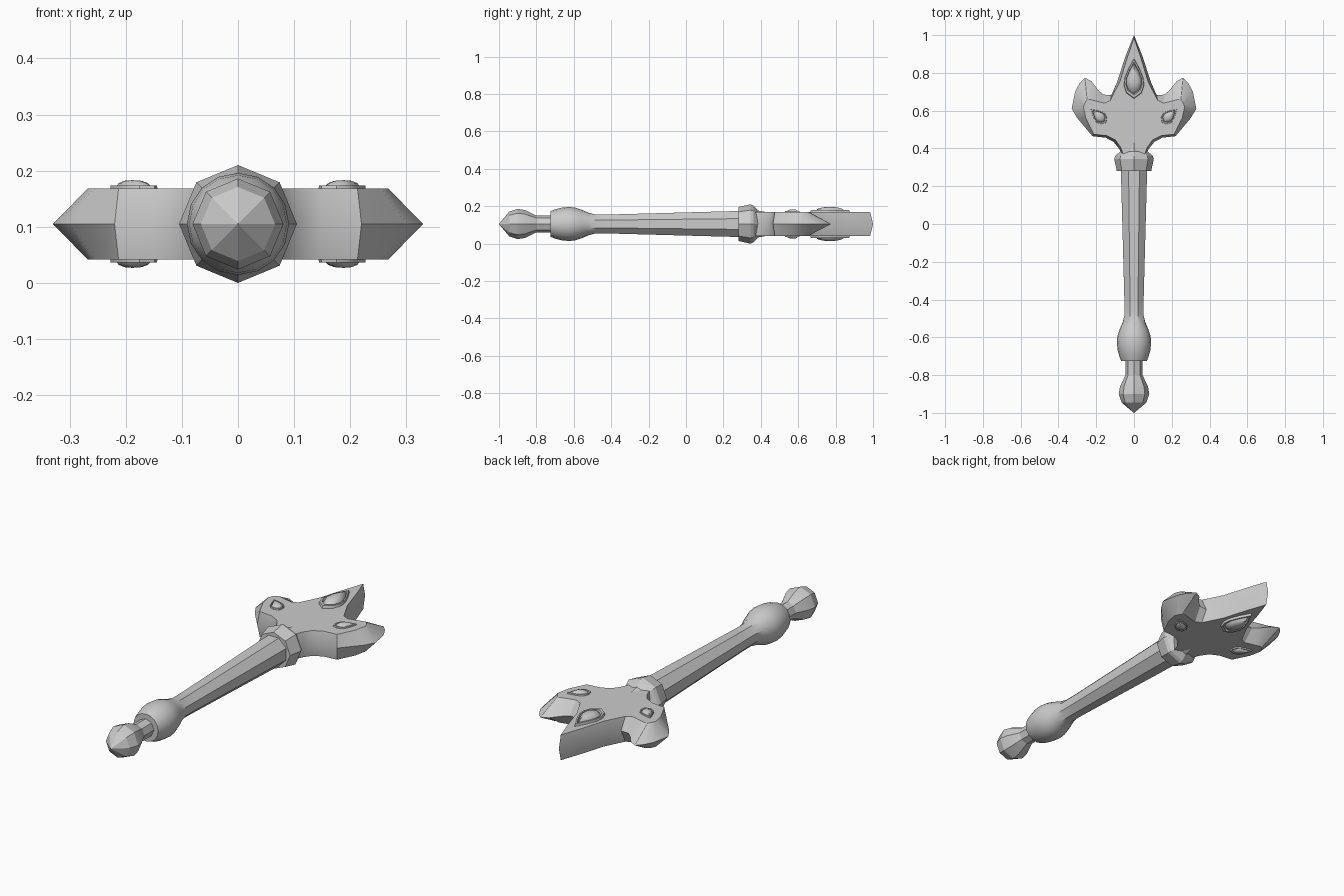
import bpy, bmesh
from math import sin, cos, pi, radians
from mathutils import Vector

if "Cube" in bpy.data.objects:
    bpy.data.objects.remove(bpy.data.objects["Cube"])

ZC = 0.105      # height of the centre axis
T = 0.063       # half thickness of the head plate


def finish(name, bm, angle=28):
    bmesh.ops.remove_doubles(bm, verts=bm.verts, dist=1e-5)
    bmesh.ops.recalc_face_normals(bm, faces=bm.faces)
    me = bpy.data.meshes.new(name)
    bm.to_mesh(me)
    bm.free()
    ob = bpy.data.objects.new(name, me)
    bpy.context.collection.objects.link(ob)
    bpy.ops.object.select_all(action='DESELECT')
    ob.select_set(True)
    bpy.context.view_layer.objects.active = ob
    bpy.ops.object.shade_smooth_by_angle(angle=radians(angle))
    return ob


def loft(bm, rings):
    """Skin closed rings of points and cap both ends."""
    vs = [[bm.verts.new(p) for p in r] for r in rings]
    n = len(vs[0])
    for a, b in zip(vs, vs[1:]):
        for i in range(n):
            j = (i + 1) % n
            bm.faces.new((a[i], a[j], b[j], b[i]))
    bm.faces.new(vs[0])
    bm.faces.new(vs[-1])


def turned(name, profile, n=8, angle=28):
    """Turn (y, radius, flat) rings about the y axis; flat=1 gives an octagon with a flat on top."""
    bm = bmesh.new()
    rings = []
    for y, r, flat in profile:
        ring = []
        for k in range(n):
            a = 2 * pi * k / n
            rr = r * (1 + 0.082 * flat) if k % 2 else r
            ring.append((rr * sin(a), y, ZC + rr * cos(a)))
        rings.append(ring)
    loft(bm, rings)
    return finish(name, bm, angle)


# pommel and neck
turned("pommel", [(y, r, 0) for y, r in (
    (-1, 0.001), (-0.945, 0.066), (-0.90, 0.081), (-0.86, 0.074),
    (-0.80, 0.045), (-0.70, 0.044))], angle=20)

# octagonal shaft flowing into a round ball
turned("shaft", [
    (-0.725, 0.068, 0), (-0.70, 0.078, 0), (-0.665, 0.087, 0), (-0.625, 0.091, 0),
    (-0.59, 0.087, 0), (-0.56, 0.077, 0.1), (-0.52, 0.060, 0.6), (-0.48, 0.050, 1),
    (-0.40, 0.051, 1), (0.30, 0.070, 1)], n=16, angle=30)

# collar with stepped cone into the head
turned("collar", [(y, r, 0) for y, r in (
    (0.28, 0.07), (0.28, 0.091), (0.345, 0.105), (0.36, 0.099),
    (0.385, 0.072), (0.45, 0.060), (0.47, 0.02))], angle=20)

# head plate: right half of outline as (mid x, mid y, face x, face y)
half = [
    (0.055, 0.35, 0.050, 0.35), (0.080, 0.400, 0.070, 0.405),
    (0.108, 0.435, 0.098, 0.445), (0.150, 0.457, 0.145, 0.468),
    (0.220, 0.465, 0.213, 0.475), (0.300, 0.560, 0.255, 0.560),
    (0.330, 0.610, 0.268, 0.620), (0.312, 0.700, 0.260, 0.640),
    (0.288, 0.745, 0.255, 0.648), (0.260, 0.775, 0.248, 0.655),
    (0.225, 0.755, 0.238, 0.660), (0.190, 0.710, 0.205, 0.652),
    (0.162, 0.685, 0.155, 0.640), (0.120, 0.682, 0.125, 0.655),
    (0.088, 0.755, 0.074, 0.755), (0.048, 0.880, 0.036, 0.880)]
outline = half + [(0, 1.0, 0, 0.985)] + [(-a, b, -c, d) for a, b, c, d in reversed(half)]
bm = bmesh.new()
loft(bm, [[(c, d, ZC - T) for a, b, c, d in outline],
          [(a, b, ZC) for a, b, c, d in outline],
          [(c, d, ZC + T) for a, b, c, d in outline]])
bmesh.ops.triangulate(bm, faces=[f for f in bm.faces if len(f.verts) > 4])
finish("head_plate", bm)

# teardrop gems in raised settings, on both faces
DROP = [(0, 1), (0.55, 0.5), (0.95, 0), (1, -0.35), (0.75, -0.72), (0, -1)]
DROP += [(-u, v) for u, v in reversed(DROP[1:-1])]


def gem(name, cx, cy, w, l, turn, rim, top):
    for side, label in ((1, "top"), (-1, "bottom")):
        bm = bmesh.new()
        steps = ((1, -0.01), (0.93, rim), (0.80, rim), (0.74, rim * 0.2),
                 (0.60, top * 0.65), (0.35, top * 0.93), (0.05, top))
        rings = []
        for s, h in steps:
            ring = []
            for u, v in DROP:
                x, y = u * w * s, v * l * s
                ring.append((cx + x * cos(turn) - y * sin(turn),
                             cy + x * sin(turn) + y * cos(turn),
                             ZC + side * (T + h)))
            rings.append(ring)
        loft(bm, rings)
        finish(name + "_" + label, bm, 35)


gem("centre_gem", 0, 0.77, 0.055, 0.11, 0, 0.012, 0.028)
for s, label in ((1, "right"), (-1, "left")):
    gem("side_gem_" + label, s * 0.188, 0.572, 0.033, 0.056, -s * radians(48), 0.006, 0.015)
